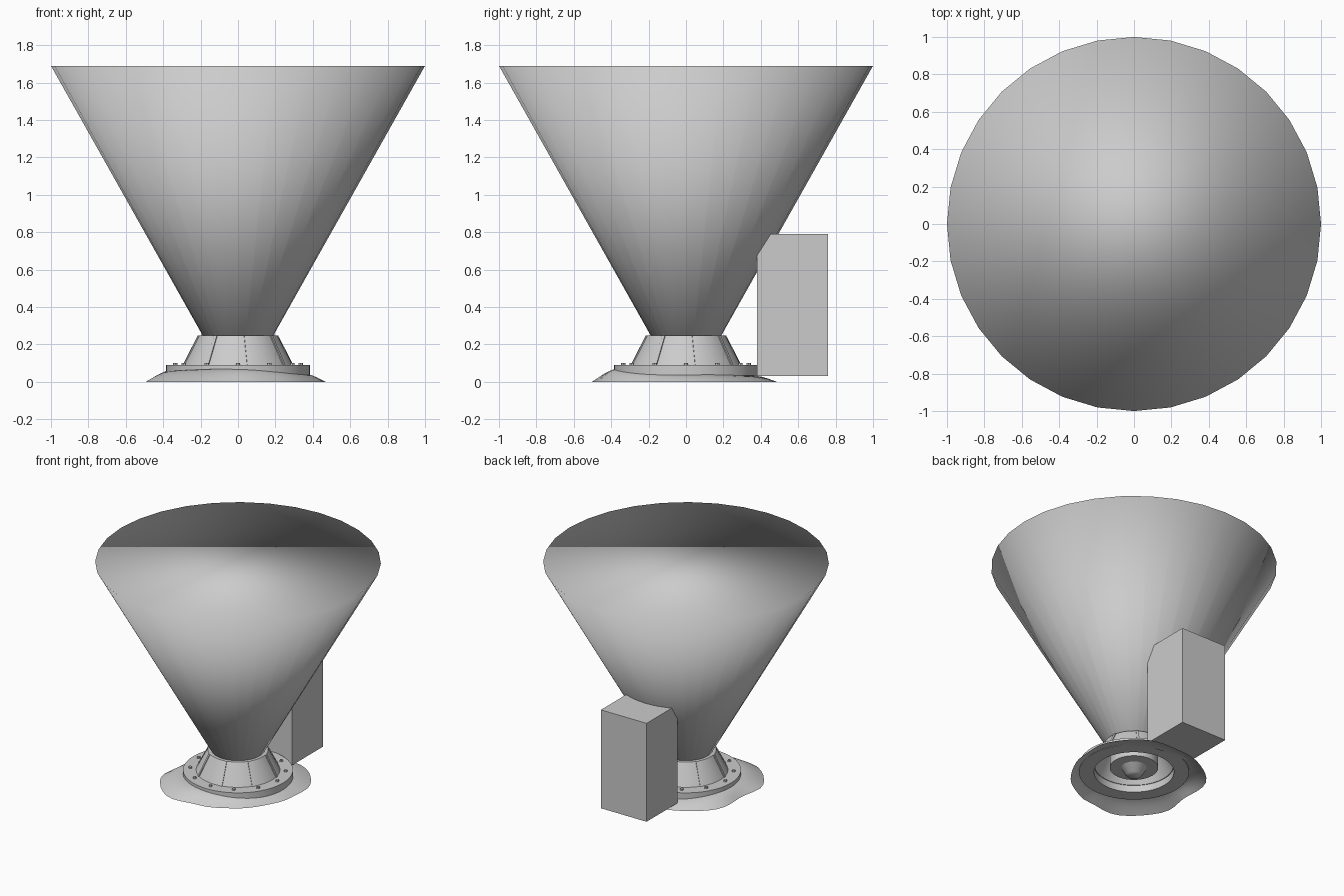
import bpy, bmesh, math
from math import sin, cos, pi, radians

if "Cube" in bpy.data.objects:
    bpy.data.objects.remove(bpy.data.objects["Cube"])


def make_object(name, bm, smooth_angle=None):
    bmesh.ops.recalc_face_normals(bm, faces=bm.faces)
    me = bpy.data.meshes.new(name)
    bm.to_mesh(me)
    bm.free()
    ob = bpy.data.objects.new(name, me)
    bpy.context.collection.objects.link(ob)
    if smooth_angle is not None:
        bpy.ops.object.select_all(action='DESELECT')
        ob.select_set(True)
        bpy.context.view_layer.objects.active = ob
        bpy.ops.object.shade_smooth_by_angle(angle=radians(smooth_angle))
    return ob


def lathe(name, profile, seg, closed=True, smooth_angle=35):
    """Spin an (r, z) profile around z."""
    bm = bmesh.new()
    rings = [[bm.verts.new((r * sin(2 * pi * i / seg), r * cos(2 * pi * i / seg), z))
              for i in range(seg)] for r, z in profile]
    for k in range(len(rings) if closed else len(rings) - 1):
        a, b = rings[k], rings[(k + 1) % len(rings)]
        for i in range(seg):
            j = (i + 1) % seg
            bm.faces.new((a[i], a[j], b[j], b[i]))
    if not closed:
        bm.faces.new(rings[0])
        bm.faces.new(rings[-1])
    return make_object(name, bm, smooth_angle)


# Big capped cone, fully smooth shaded
beam = lathe("beam_cone", [(0.055, 0.01), (1.0, 1.69)], 32, closed=False, smooth_angle=None)
for p in beam.data.polygons:
    p.use_smooth = True

# Bolted flange, hollow sloping collar and the hub inside it
lathe("flange", [(0.28, 0.035), (0.385, 0.035), (0.385, 0.09), (0.28, 0.09)], 48)
lathe("collar", [(0.295, 0.088), (0.212, 0.247), (0.165, 0.247), (0.165, 0.225),
                 (0.198, 0.225), (0.275, 0.088)], 48)
lathe("hub", [(0.17, 0.07), (0.17, 0.235)], 32, closed=False)

# Slim ribs lying on the collar slope
bm = bmesh.new()
for k in range(8):
    a = radians(11.25 + 45 * k)
    pts = []
    for r, z in ((0.285, 0.088), (0.301, 0.088), (0.218, 0.247), (0.2, 0.247)):
        for w in (-0.009, 0.009):
            pts.append(bm.verts.new((r * cos(a) - w * sin(a), r * sin(a) + w * cos(a), z)))
    for i in range(4):
        j = (i + 1) % 4
        bm.faces.new((pts[2 * i], pts[2 * i + 1], pts[2 * j + 1], pts[2 * j]))
    bm.faces.new(pts[0::2])
    bm.faces.new(pts[1::2])
make_object("collar_ribs", bm)

# Ring of bolts on the flange
bm = bmesh.new()
for k in range(12):
    a = radians(30 * k)
    ret = bmesh.ops.create_cone(bm, cap_ends=True, segments=8, radius1=0.013,
                                radius2=0.011, depth=0.016)
    bmesh.ops.translate(bm, verts=ret["verts"],
                        vec=(0.335 * cos(a), 0.335 * sin(a), 0.094))
make_object("bolts", bm)

# Upright cabinet at the back
bm = bmesh.new()
bmesh.ops.create_cube(bm, size=1)
for v in bm.verts:
    v.co = (v.co.x * 0.39, v.co.y * 0.38 + 0.57, v.co.z * 0.76 + 0.41)
make_object("cabinet", bm)

# Irregular earth skirt heaped against the flange, open underneath
radii = [0.46, 0.51, 0.52, 0.485, 0.49, 0.51, 0.465, 0.545, 0.555, 0.48, 0.45, 0.44]
bm = bmesh.new()
SEG, STEPS = 48, 5
rows = []
for s in range(STEPS + 1):
    t = s / STEPS
    row = []
    for i in range(SEG):
        a = 2 * pi * i / SEG
        f = i * 12 / SEG
        k = int(f)
        u = (1 - cos((f - k) * pi)) / 2
        outer = radii[k] * (1 - u) + radii[(k + 1) % 12] * u
        top = 0.05 + 0.018 * cos(a - radians(235)) + 0.005 * sin(3 * a)
        r = outer + (0.365 - outer) * t
        row.append(bm.verts.new((r * cos(a), r * sin(a), top * sin(t * pi / 2))))
    rows.append(row)
for a, b in zip(rows, rows[1:]):
    for i in range(SEG):
        j = (i + 1) % SEG
        bm.faces.new((a[i], a[j], b[j], b[i]))
make_object("earth_skirt", bm, 60)
